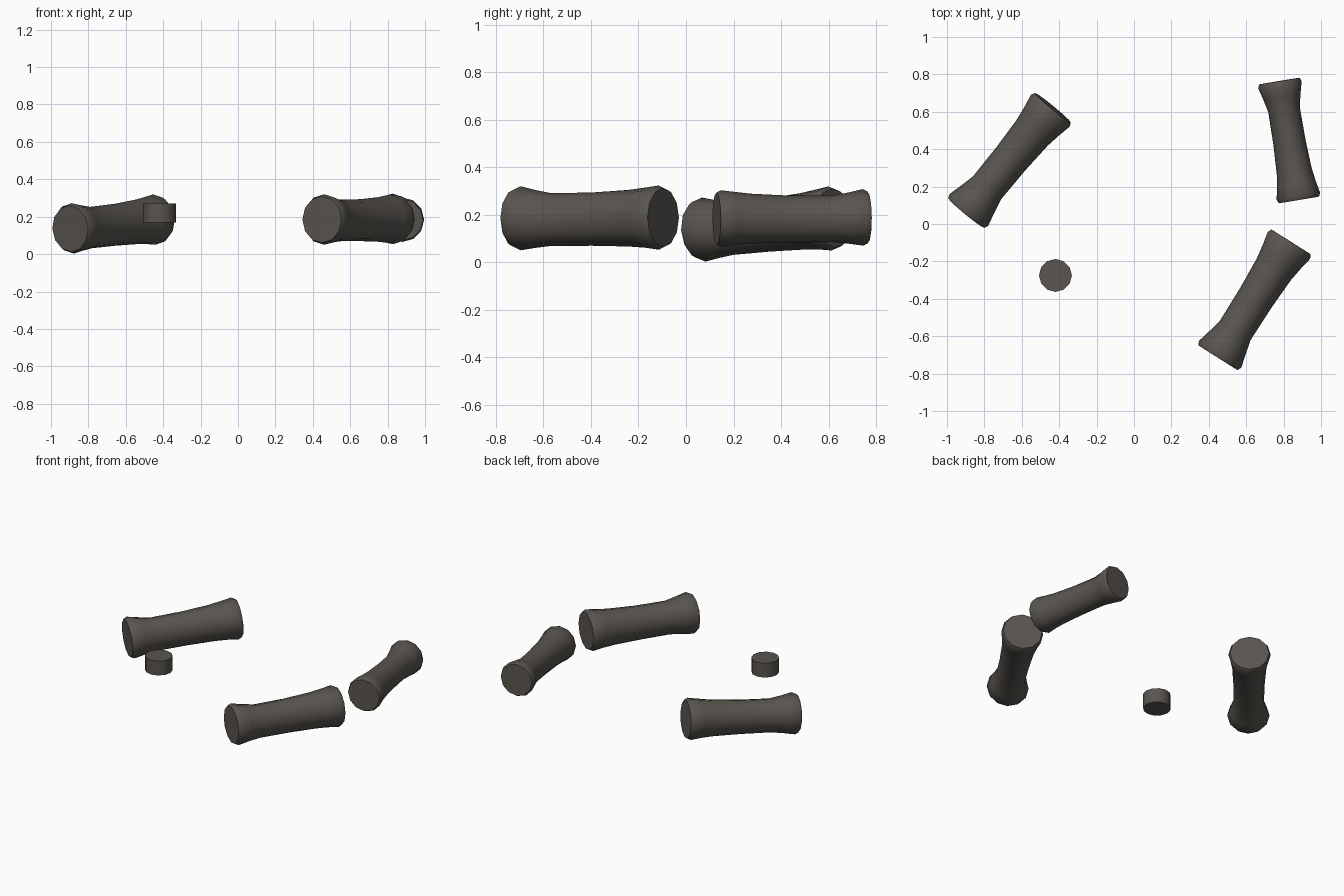
import bpy, bmesh, math
from mathutils import Vector, Matrix

if "Cube" in bpy.data.objects:
    bpy.data.objects.remove(bpy.data.objects["Cube"])

bark = bpy.data.materials.new("dark_bark")
bark.diffuse_color = (0.10, 0.09, 0.078, 1)
bark.use_nodes = True
bark.node_tree.nodes["Principled BSDF"].inputs["Base Color"].default_value = bark.diffuse_color

# Log profile: position along the axis, half width, half height, vertical offset
RINGS = [(0.000, 0.124, 0.124, 0.0), (0.022, 0.134, 0.135, 0.0),
         (0.095, 0.115, 0.122, -0.003), (0.175, 0.097, 0.111, -0.006),
         (0.380, 0.099, 0.112, -0.005), (0.560, 0.108, 0.119, -0.002),
         (0.640, 0.120, 0.126, 0.0), (0.712, 0.134, 0.135, 0.0),
         (0.734, 0.124, 0.124, 0.0)]
LENGTH = RINGS[-1][0]


def finish(name, bm):
    bmesh.ops.recalc_face_normals(bm, faces=bm.faces)
    mesh = bpy.data.meshes.new(name)
    bm.to_mesh(mesh)
    bm.free()
    mesh.materials.append(bark)
    ob = bpy.data.objects.new(name, mesh)
    bpy.context.collection.objects.link(ob)
    bpy.ops.object.select_all(action='DESELECT')
    ob.select_set(True)
    bpy.context.view_layer.objects.active = ob
    bpy.ops.object.shade_smooth_by_angle(angle=math.radians(45))
    return ob


def log(name, start, end, girth=1.0, sides=12):
    start, end = Vector(start), Vector(end)
    axis = (end - start).normalized()
    side = axis.cross(Vector((0, 0, 1))).normalized()
    up = side.cross(axis)
    stretch = (end - start).length / LENGTH
    bm = bmesh.new()
    loops = []
    for t, w, h, dz in RINGS:
        c = start + axis * t * stretch + up * dz * girth
        loops.append([bm.verts.new(c + girth * (side * w * math.cos(a) + up * h * math.sin(a)))
                      for a in (math.tau * i / sides for i in range(sides))])
    for a, b in zip(loops, loops[1:]):
        for i in range(sides):
            j = (i + 1) % sides
            bm.faces.new((a[i], a[j], b[j], b[i]))
    bm.faces.new(loops[0])
    bm.faces.new(loops[-1])
    return finish(name, bm)


# Three scattered logs
log("left_log", (-0.897, 0.058, 0.136), (-0.434, 0.622, 0.186))
log("front_right_log", (0.449, -0.715, 0.185), (0.84, -0.096, 0.188))
log("back_right_log", (0.777, 0.764, 0.189), (0.882, 0.129, 0.184), girth=0.88)

# Small round slice
bm = bmesh.new()
bmesh.ops.create_cone(bm, cap_ends=True, segments=12, radius1=0.088, radius2=0.088,
                      depth=0.1, matrix=Matrix.Translation((-0.42, -0.275, 0.22)))
finish("round_slice", bm)
